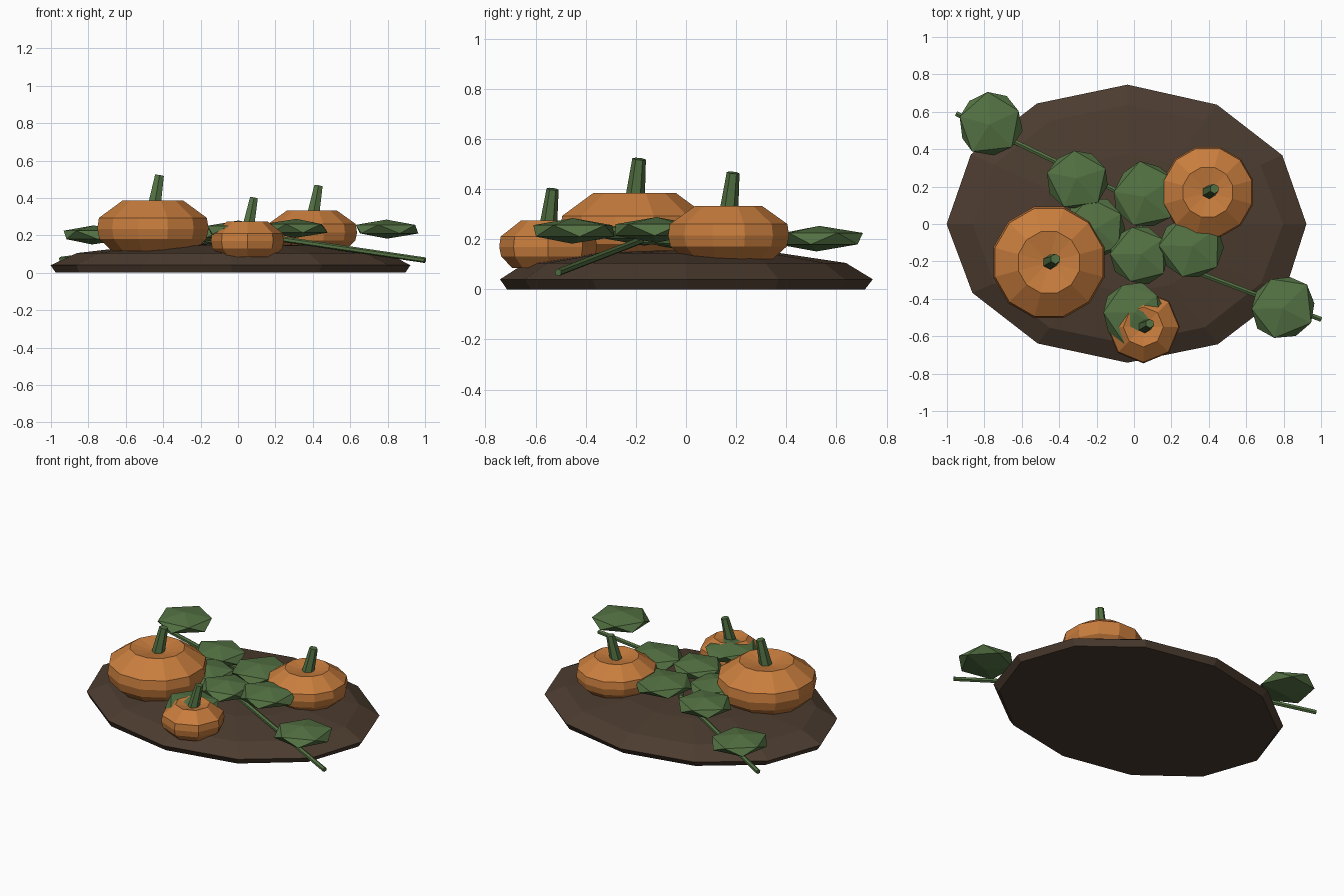
import bpy, bmesh, math, random
from mathutils import Vector, Matrix

random.seed(4)
cube = bpy.data.objects.get("Cube")
if cube:
    bpy.data.objects.remove(cube)


def material(name, rgb):
    m = bpy.data.materials.new(name)
    m.use_nodes = True
    m.diffuse_color = (*rgb, 1)
    bsdf = m.node_tree.nodes["Principled BSDF"]
    bsdf.inputs["Base Color"].default_value = (*rgb, 1)
    bsdf.inputs["Roughness"].default_value = 0.9
    return m


SOIL = material("soil brown", (0.072, 0.045, 0.029))
ORANGE = material("pumpkin orange", (0.58, 0.205, 0.047))
GREEN = material("leaf green", (0.088, 0.168, 0.056))


def finish(bm, name, mat):
    bmesh.ops.recalc_face_normals(bm, faces=bm.faces)
    mesh = bpy.data.meshes.new(name)
    bm.to_mesh(mesh)
    bm.free()
    mesh.materials.append(mat)
    obj = bpy.data.objects.new(name, mesh)
    bpy.context.collection.objects.link(obj)
    return obj


def loft(name, mat, sides, profile, centre, scale, turn=0.0, jitter=0.0):
    """Stack rings of (radius, height) and close both ends."""
    bm = bmesh.new()
    rings = []
    for r, z in profile:
        ring = []
        for i in range(sides):
            a = turn + math.tau * i / sides
            k = r * (1 + random.uniform(-jitter, jitter))
            ring.append(bm.verts.new((centre[0] + k * scale[0] * math.cos(a),
                                      centre[1] + k * scale[1] * math.sin(a),
                                      centre[2] + z * scale[2])))
        rings.append(ring)
    for low, high in zip(rings, rings[1:]):
        for i in range(sides):
            j = (i + 1) % sides
            bm.faces.new((low[i], low[j], high[j], high[i]))
    bm.faces.new(rings[0])
    bm.faces.new(rings[-1])
    return finish(bm, name, mat)


def rod(name, a, b, r1, r2):
    """Tapered six-sided rod between two points."""
    a, b = Vector(a), Vector(b)
    d = b - a
    bm = bmesh.new()
    place = Matrix.Translation((a + b) / 2) @ d.to_track_quat('Z', 'Y').to_matrix().to_4x4()
    bmesh.ops.create_cone(bm, cap_ends=True, segments=6, radius1=r1, radius2=r2,
                          depth=d.length, matrix=place)
    return finish(bm, name, GREEN)


# Soil mound with a flat underside
loft("soil_mound", SOIL, 12,
     [(0.97, 0), (1, 0.04), (0.86, 0.105), (0.5, 0.145), (0.15, 0.155)],
     (-0.035, 0, 0), (0.962, 0.74, 1), jitter=0.008)

# Pumpkins: squat body with a dished top, and a leaning stem
BODY = [(0.3, 0.03), (0.73, 0), (0.96, 0.24), (1, 0.44), (0.97, 0.66), (0.55, 1), (0.12, 0.9)]
pumpkins = [
    ("large", (-0.455, -0.205, 0.115), 0.308, 0.27, 12, 0.52),
    ("medium", (0.395, 0.17, 0.12), 0.25, 0.213, 12, 0.465),
    ("small", (0.05, -0.55, 0.085), 0.195, 0.19, 8, 0.4),
]
for name, (x, y, z), r, h, sides, tip in pumpkins:
    loft(name + "_pumpkin", ORANGE, sides, BODY, (x, y, z), (r, r, h),
         turn=math.pi / sides if sides > 8 else 0)
    k = 0.7 + r
    rod(name + "_stem", (x + 0.005, y, z + h * 0.85), (x + 0.035, y + 0.018, tip),
        0.04 * k, 0.027 * k)

# Vine crossing the patch, dipping to the ground at both ends
path = [(-0.95, 0.59, 0.07), (-0.08, 0.17, 0.18), (0.13, -0.18, 0.195), (1.0, -0.51, 0.067)]
for i, (a, b) in enumerate(zip(path, path[1:])):
    rod("vine_%d" % (i + 1), a, b, 0.015, 0.015)

# Leaves: flattened faceted clumps along the vine
leaves = [(-0.77, 0.53, 0.202, 0.19), (-0.3, 0.235, 0.215, 0.185), (0.065, 0.155, 0.225, 0.195),
          (-0.21, -0.02, 0.21, 0.18), (0.03, -0.17, 0.225, 0.172), (0.305, -0.125, 0.237, 0.188),
          (-0.005, -0.475, 0.228, 0.188), (0.795, -0.445, 0.233, 0.193)]
for i, (x, y, z, r) in enumerate(leaves):
    bm = bmesh.new()
    place = (Matrix.Translation((x, y, z)) @ Matrix.Rotation(0.4 + i * 1.3, 4, 'Z')
             @ Matrix.Diagonal((r, r, 0.051, 1)))
    bmesh.ops.create_icosphere(bm, subdivisions=1, radius=1, matrix=place)
    for v in bm.verts:
        v.co += Vector((random.uniform(-1, 1), random.uniform(-1, 1), 0)) * 0.01
    finish(bm, "leaf_%d" % (i + 1), GREEN)
